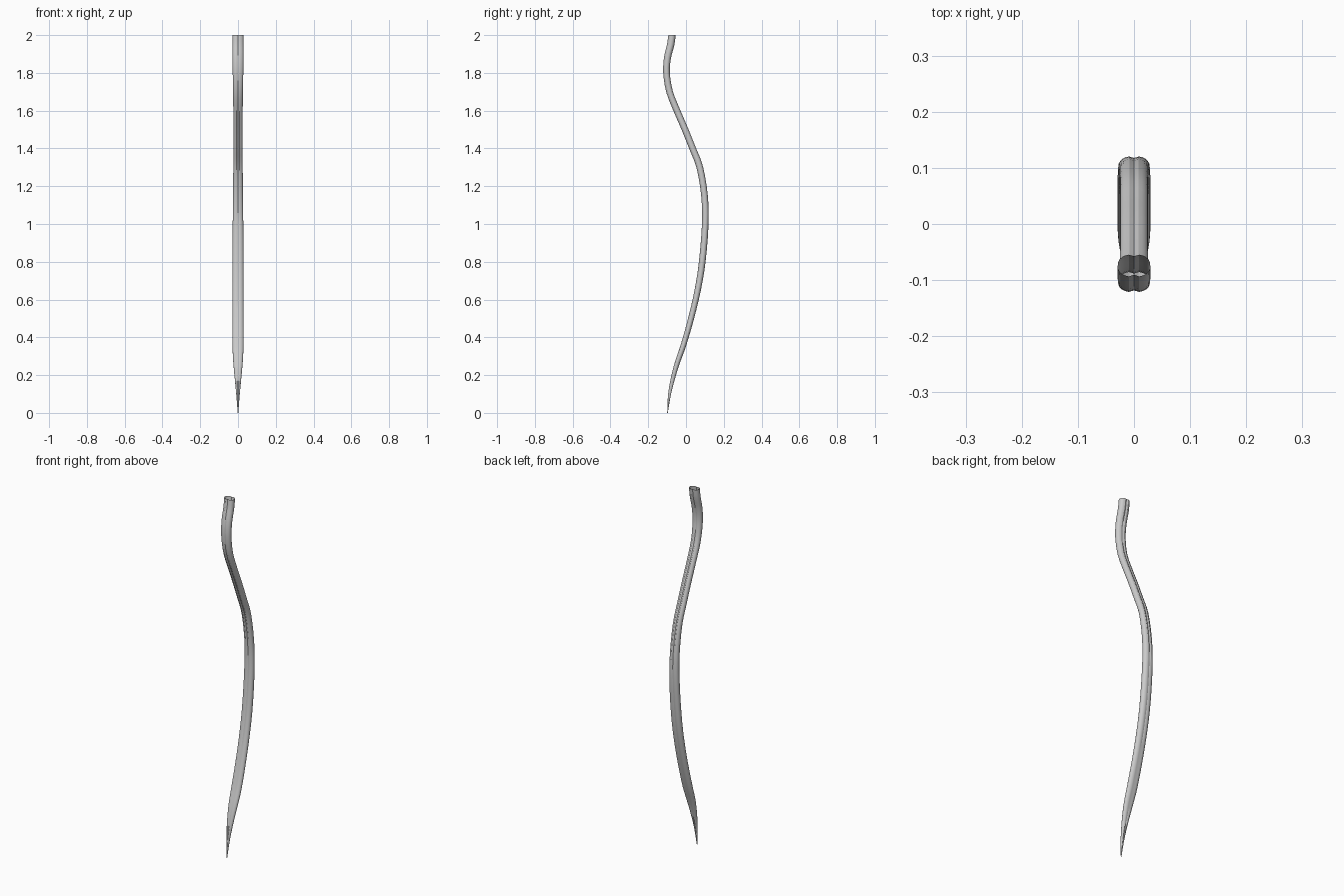
import bpy, bmesh, math
from mathutils import Vector

if "Cube" in bpy.data.objects:
    bpy.data.objects.remove(bpy.data.objects["Cube"])

# centreline and half sizes: z, y, half width (x), half thickness
STATIONS = [
    (0.0, -0.098, 0.0015, 0.0015), (0.1, -0.087, 0.0095, 0.008),
    (0.2, -0.065, 0.019, 0.012), (0.28, -0.041, 0.026, 0.014), (0.36, -0.013, 0.029, 0.015),
    (0.5, 0.027, 0.029, 0.016), (0.65, 0.062, 0.029, 0.017),
    (0.8, 0.086, 0.029, 0.018), (1.0, 0.102, 0.028, 0.018),
    (1.15, 0.098, 0.026, 0.018), (1.3, 0.073, 0.025, 0.018),
    (1.4, 0.035, 0.025, 0.018), (1.5, -0.005, 0.025, 0.018),
    (1.6, -0.048, 0.025, 0.018), (1.7, -0.087, 0.026, 0.018),
    (1.8, -0.103, 0.028, 0.018), (1.88, -0.098, 0.029, 0.019),
    (1.95, -0.081, 0.029, 0.020), (2.0, -0.074, 0.029, 0.020),
]
SUB, SEG = 3, 24


def smooth_stations():
    """Catmull-Rom interpolation through the stations."""
    pts = [Vector(s) for s in STATIONS]
    out = []
    for i in range(len(pts) - 1):
        p0, p1 = pts[max(i - 1, 0)], pts[i]
        p2, p3 = pts[i + 1], pts[min(i + 2, len(pts) - 1)]
        for k in range(SUB):
            t = k / SUB
            out.append(0.5 * (2 * p1 + (p2 - p0) * t
                              + (2 * p0 - 5 * p1 + 4 * p2 - p3) * t * t
                              + (3 * p1 - p0 - 3 * p2 + p3) * t ** 3))
    return out + [pts[-1]]


# curved open tube with a fine groove down the front and back
bm = bmesh.new()
path = smooth_stations()
rings = []
for i, (z, y, w, d) in enumerate(path):
    a, b = path[max(i - 1, 0)], path[min(i + 1, len(path) - 1)]
    slope = (b[1] - a[1]) / (b[0] - a[0])
    if i in (0, len(path) - 1):
        slope = 0            # level ends
    n = Vector((0, 1, -slope)).normalized()
    ring = []
    for k in range(SEG):
        t = 2 * math.pi * k / SEG
        c, s = math.cos(t), math.sin(t)
        r = 0.82 if k in (SEG // 4, 3 * SEG // 4) else 1.0
        x = w * math.copysign(abs(c) ** 0.85, c)
        v = d * r * math.copysign(abs(s) ** 0.85, s)
        if r < 1:
            x = 0
        ring.append(bm.verts.new(Vector((x, y, z)) + n * v))
    rings.append(ring)
for lo, hi in zip(rings, rings[1:]):
    for k in range(SEG):
        j = (k + 1) % SEG
        bm.faces.new((lo[k], lo[j], hi[j], hi[k]))
bm.faces.new(rings[0][::-1])

mesh = bpy.data.meshes.new("curved_stem")
bm.to_mesh(mesh)
bm.free()
stem = bpy.data.objects.new("curved_stem", mesh)
bpy.context.collection.objects.link(stem)
bpy.context.view_layer.objects.active = stem
stem.select_set(True)
bpy.ops.object.shade_smooth_by_angle(angle=math.radians(30))
